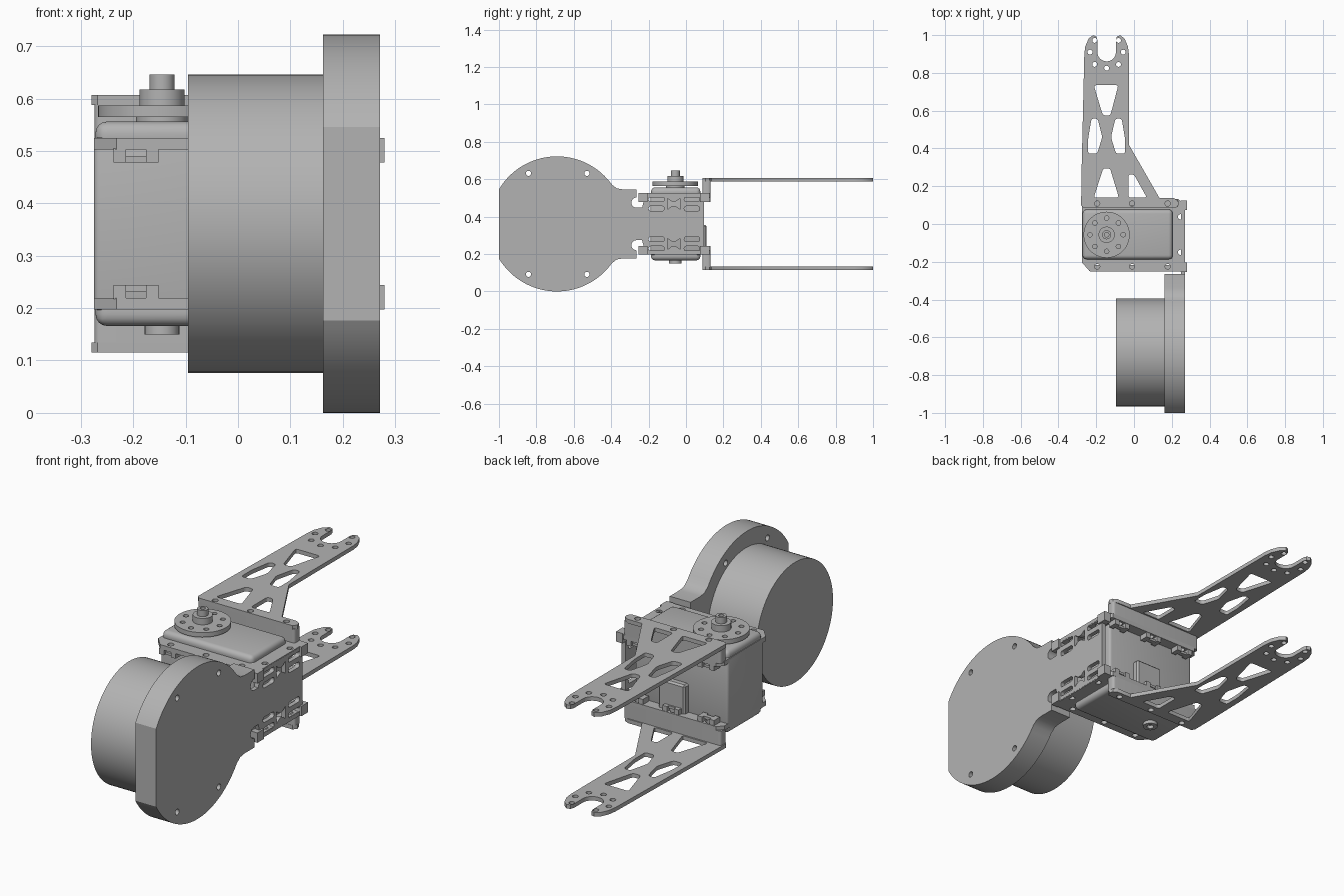
import bpy, bmesh
from math import sin, cos, pi, radians
from mathutils import Matrix, Vector

if "Cube" in bpy.data.objects:
    bpy.data.objects.remove(bpy.data.objects["Cube"])

MID = 0.361                      # height of the mirror plane
GREY = bpy.data.materials.new("plain_grey")
GREY.use_nodes = True
COLOUR = (0.45, 0.45, 0.45, 1)
GREY.diffuse_color = COLOUR
GREY.node_tree.nodes["Principled BSDF"].inputs["Base Color"].default_value = COLOUR


def finish(name, bm):
    bmesh.ops.recalc_face_normals(bm, faces=bm.faces)
    mesh = bpy.data.meshes.new(name)
    bm.to_mesh(mesh)
    bm.free()
    mesh.materials.append(GREY)
    mesh.shade_smooth()
    mesh.set_sharp_from_angle(angle=radians(32))
    obj = bpy.data.objects.new(name, mesh)
    bpy.context.scene.collection.objects.link(obj)
    return obj


def box(name, x, y, z, bevel=0.0, segments=3):
    bm = bmesh.new()
    bmesh.ops.create_cube(bm, size=1)
    for v in bm.verts:
        v.co = Vector([(r[0] + r[1]) / 2 + c * (r[1] - r[0]) for c, r in zip(v.co, (x, y, z))])
    if bevel:
        bmesh.ops.bevel(bm, geom=bm.edges[:], offset=bevel, segments=segments,
                        profile=0.5, affect='EDGES')
    return finish(name, bm)


def arc(cx, cy, r, a0=0, a1=360, n=24):
    full = abs(a1 - a0) == 360
    steps = n if full else n + 1
    return [(cx + r * cos(radians(a0 + (a1 - a0) * i / n)),
             cy + r * sin(radians(a0 + (a1 - a0) * i / n))) for i in range(steps)]


def rounded(points, r, n=4):
    """Polygon with every corner softened."""
    out = []
    for i, p in enumerate(points):
        p = Vector(p)
        a, b = Vector(points[i - 1]) - p, Vector(points[(i + 1) % len(points)]) - p
        s = p + a.normalized() * min(r, a.length * 0.45)
        e = p + b.normalized() * min(r, b.length * 0.45)
        for k in range(n + 1):
            t = k / n
            out.append(tuple(s * (1 - t) ** 2 + p * 2 * t * (1 - t) + e * t * t))
    return out


def rect(cx, cy, w, h):
    return [(cx - w / 2, cy - h / 2), (cx + w / 2, cy - h / 2),
            (cx + w / 2, cy + h / 2), (cx - w / 2, cy + h / 2)]


def plate(name, loops, low, high, axis='Z'):
    """Flat sheet with an outline and holes, thick from low to high along axis."""
    curve = bpy.data.curves.new(name, 'CURVE')
    curve.dimensions = '2D'
    curve.fill_mode = 'BOTH'
    curve.extrude = (high - low) / 2
    for loop in loops:
        s = curve.splines.new('POLY')
        s.points.add(len(loop) - 1)
        for pt, (u, v) in zip(s.points, loop):
            pt.co = (u, v, 0, 1)
        s.use_cyclic_u = True
    temp = bpy.data.objects.new(name + "_curve", curve)
    bpy.context.scene.collection.objects.link(temp)
    bpy.context.view_layer.update()
    mesh = bpy.data.meshes.new_from_object(temp.evaluated_get(bpy.context.evaluated_depsgraph_get()))
    bm = bmesh.new()
    bm.from_mesh(mesh)
    bpy.data.objects.remove(temp)
    bpy.data.curves.remove(curve)
    bpy.data.meshes.remove(mesh)
    bmesh.ops.remove_doubles(bm, verts=bm.verts, dist=0.0001)
    bmesh.ops.translate(bm, verts=bm.verts, vec=(0, 0, (low + high) / 2))
    if axis == 'X':              # sheet drawn in y and z
        bm.transform(Matrix(((0, 0, 1, 0), (1, 0, 0, 0), (0, 1, 0, 0), (0, 0, 0, 1))))
    return finish(name, bm)


def both(z0, z1, side):
    """Height range, mirrored for the lower side."""
    return (z0, z1) if side > 0 else (2 * MID - z1, 2 * MID - z0)


# Wheel motor drum and its flange with neck
plate("motor_drum", [arc(-0.68, MID, 0.285, n=96)], -0.095, 0.17, 'X')
half = arc(-0.69, MID, 0.361, 149.2, 40, 40)
half += [(-0.395, 0.57), (-0.37, 0.551), (-0.34, 0.546), (-0.265, 0.546)]
half += arc(-0.265, 0.475, 0.027, 90, 270, 12)
lower = [(y, 2 * MID - z) for y, z in reversed(half)]
bolts = [arc(y, z, 0.014, n=16) for y in (-0.842, -0.53) for z in (0.091, 0.631)]
plate("motor_flange", [half + lower] + bolts, 0.162, 0.271, 'X')

# Servo body with softened caps
box("servo_body", (-0.275, 0.212), (-0.19, 0.08), (0.195, 0.527), 0.012)
for side, label in ((1, "top"), (-1, "bottom")):
    box("servo_cap_" + label, (-0.272, 0.205), (-0.187, 0.077), both(0.5, 0.556, side), 0.022, 4)
box("servo_connector", (-0.07, 0.07), (0.07, 0.11), (0.2, 0.355), 0.008, 1)

# Output horn and shaft, lower pivot boss
SX, SY = -0.145, -0.057
horn_holes = [arc(SX + 0.088 * cos(i * pi / 4), SY + 0.088 * sin(i * pi / 4), 0.012, n=14)
              for i in range(8)]
plate("servo_horn", [arc(SX, SY, 0.122, n=64)] + horn_holes, 0.565, 0.587)
plate("horn_spindle", [arc(SX, SY, 0.05, n=32)], 0.55, 0.57)
plate("horn_hub", [arc(SX, SY, 0.043, n=40)], 0.58, 0.617)
plate("horn_shaft", [arc(SX, SY, 0.024, n=32), arc(SX, SY, 0.012, n=20)], 0.61, 0.646)
plate("lower_pivot", [arc(SX, SY, 0.033, n=32), arc(SX, SY, 0.016, n=20)], 0.15, 0.175)

# Mounting plates, arms, walls and clips, above and mirrored below
HOLE_X = (-0.195, -0.01, 0.178)
bracket = [(-0.275, -0.205), (-0.232, -0.252), (0.27, -0.252), (0.27, 0.1),
           (0.235, 0.132), (-0.25, 0.132), (-0.275, 0.105)]
bracket_holes = [arc(x, -0.225, 0.014, n=16) for x in HOLE_X]
bracket_holes += [arc(0.246, y, 0.014, n=16) for y in (-0.15, 0.038)]

left_prong = [(-0.277, 0.3), (-0.263, 0.9), (-0.258, 0.94), (-0.24, 0.982), (-0.217, 0.999),
              (-0.2, 0.993), (-0.194, 0.975)]
right_prong = [(-0.096, 0.975), (-0.09, 0.993), (-0.073, 0.999), (-0.05, 0.982),
               (-0.032, 0.94), (-0.027, 0.9)]
arm = [(-0.268, 0.087), (-0.28, 0.1)] + left_prong + arc(SX, 0.91, 0.049, 180, 360, 16)
arm += right_prong + [(-0.027, 0.42), (0.135, 0.137), (0.21, 0.137), (0.232, 0.125),
                      (0.238, 0.105), (0.225, 0.087)]
side_window = [(-0.225, 0.558), (-0.192, 0.558), (-0.168, 0.46), (-0.195, 0.372),
               (-0.243, 0.372), (-0.243, 0.45)]
windows = [[(-0.213, 0.735), (-0.083, 0.735), (-0.125, 0.575), (-0.165, 0.575)],
           side_window, [(2 * SX - x, y) for x, y in side_window],
           [(-0.163, 0.295), (-0.127, 0.295), (-0.08, 0.14), (-0.213, 0.14)],
           [(-0.03, 0.262), (0.0, 0.262), (0.068, 0.14), (-0.03, 0.14)]]
arm_holes = [arc(SX + s * dx, y, 0.013, n=16) for s in (-1, 1)
             for dx, y in ((0.063, 0.972), (0.088, 0.91), (0.063, 0.845))]
arm_holes.append(arc(SX, 0.825, 0.013, n=16))
base_holes = [arc(x, 0.108, 0.014, n=16) for x in HOLE_X]
wall = rounded([(-0.274, 0.088), (0.235, 0.088), (0.235, 0.132), (-0.274, 0.132)], 0.014)

for side, label in ((1, "upper"), (-1, "lower")):
    plate(label + "_bracket", [bracket] + bracket_holes + base_holes, *both(0.503, 0.525, side))
    plate(label + "_wall", [wall] + base_holes, *both(0.52, 0.592, side))
    plate(label + "_arm", [arm] + [rounded(w, 0.014) for w in windows] + arm_holes + base_holes,
          *both(0.588, 0.607, side))
    for x in HOLE_X:
        for y, where in ((-0.228, "front"), (0.108, "back")):
            name = f"{label}_{where}_clip"
            for s in (-1, 1):
                box(name + "_jaw", (x + s * 0.031 - 0.012, x + s * 0.031 + 0.012),
                    (y - 0.022, y + 0.022), both(0.478, 0.505, side))
            box(name + "_back", (x - 0.043, x + 0.043), (y - 0.01, y + 0.01),
                both(0.478, 0.49, side))
    for y in (-0.23, 0.1):
        box(label + "_side_clip", (0.245, 0.28), (y - 0.025, y + 0.025), both(0.478, 0.525, side))

# Slotted side plate joining the brackets to the neck
slots = [rounded(rect(y, z, 0.083, 0.026), 0.013) for y in (-0.158, 0.032)
         for z in (0.493, 0.443, 0.279, 0.229)]
for z in (0.468, 0.254):
    keyhole = [(-0.1, z - 0.03), (-0.075, z - 0.012), (-0.055, z - 0.012), (-0.03, z - 0.03),
               (-0.03, z + 0.03), (-0.055, z + 0.012), (-0.075, z + 0.012), (-0.1, z + 0.03)]
    slots.append(rounded(keyhole, 0.006))
side = [(-0.272, 0.448), (-0.272, 0.274), (-0.235, 0.274), (-0.215, 0.2), (0.075, 0.2),
        (0.095, 0.22), (0.095, 0.502), (0.075, 0.522), (-0.215, 0.522), (-0.235, 0.448)]
plate("side_plate", [side] + slots, 0.25, 0.271, 'X')
